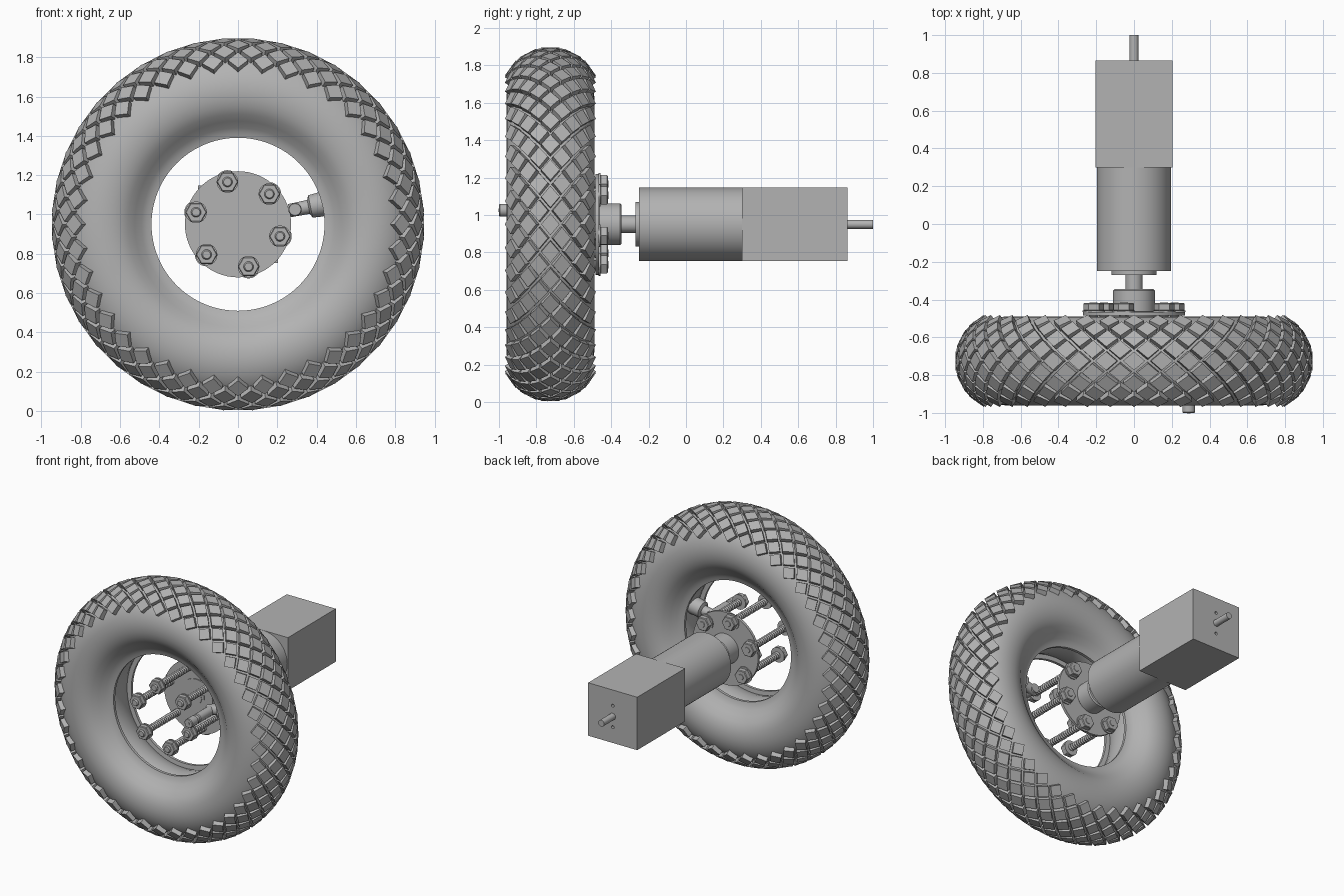
import bpy
import bmesh
from math import sin, cos, pi, radians
from mathutils import Vector, Matrix

if "Cube" in bpy.data.objects:
    bpy.data.objects.remove(bpy.data.objects["Cube"])

grey = bpy.data.materials.new("plain grey")
grey.use_nodes = True
GREY = (0.45, 0.45, 0.45, 1)
grey.diffuse_color = GREY
grey.node_tree.nodes["Principled BSDF"].inputs["Base Color"].default_value = GREY

AXLE = 0.95      # height of the axle
WHEEL_Y = -0.725  # middle plane of the tyre
FORWARD = Vector((0, 1, 0))


def finish(name, bm, smooth=None):
    """Turn a bmesh into a grey object, optionally smooth shaded."""
    bmesh.ops.recalc_face_normals(bm, faces=bm.faces)
    mesh = bpy.data.meshes.new(name)
    bm.to_mesh(mesh)
    bm.free()
    mesh.materials.append(grey)
    obj = bpy.data.objects.new(name, mesh)
    bpy.context.collection.objects.link(obj)
    if smooth:
        bpy.ops.object.select_all(action='DESELECT')
        obj.select_set(True)
        bpy.context.view_layer.objects.active = obj
        bpy.ops.object.shade_smooth_by_angle(angle=radians(smooth))
    return obj


def lathe(name, profile, origin=(0, 0, AXLE), axis=FORWARD, segs=48, loop=False, smooth=35):
    """Revolve (distance along axis, radius) points round an axis."""
    bm = bmesh.new()
    turn = axis.to_track_quat('Z', 'Y')
    rings = []
    for d, r in profile:
        rings.append([bm.verts.new(Vector(origin) + turn @ Vector(
            (r * cos(2 * pi * i / segs), r * sin(2 * pi * i / segs), d))) for i in range(segs)])
    pairs = list(zip(rings, rings[1:]))
    if loop:
        pairs.append((rings[-1], rings[0]))
    else:
        bm.faces.new(rings[0])
        bm.faces.new(rings[-1])
    for a, b in pairs:
        for i in range(segs):
            j = (i + 1) % segs
            bm.faces.new((a[i], a[j], b[j], b[i]))
    return finish(name, bm, smooth)


def rod(name, start, end, radius, bevel=0.0, **kw):
    """Cylinder or prism along an axis, with optional chamfered rims."""
    pts = [(start, radius), (end, radius)]
    if bevel:
        pts = [(start, radius - bevel), (start + bevel, radius),
               (end - bevel, radius), (end, radius - bevel)]
    return lathe(name, pts, **kw)


def box(name, centre, size):
    bm = bmesh.new()
    bmesh.ops.create_cube(bm, size=1)
    bmesh.ops.scale(bm, vec=size, verts=bm.verts)
    bmesh.ops.translate(bm, vec=centre, verts=bm.verts)
    return finish(name, bm)


# Tyre carcass: round section whose sidewalls sweep in to flat beads
MAJOR, MINOR, TREAD = 0.68, 0.235, 0.03
half = [(MINOR * sin(radians(a)), MAJOR + MINOR * cos(radians(a))) for a in range(0, 111, 10)]
half += [(0.2, 0.56), (0.168, 0.525), (0.138, 0.49), (0.122, 0.465), (0.115, 0.44),
         (0.095, 0.44), (0.09, 0.49)]
section = [(-y, r) for y, r in reversed(half[1:])] + half
lathe("tyre_carcass", section, origin=(0, WHEEL_Y, AXLE), segs=96, loop=True)

# Inner tube showing between the beads
tube = [(0.225 * sin(2 * pi * i / 32), MAJOR - 0.228 * cos(2 * pi * i / 32)) for i in range(32)]
lathe("inner_tube", tube, origin=(0, WHEEL_Y, AXLE), segs=96, loop=True, smooth=60)

# Tread: staggered rows of flat diamond blocks
COUNT, STEP, FILL = 40, radians(13.5), 0.79
bm = bmesh.new()
for row in range(-4, 5):
    tilt = row * STEP
    radius = MAJOR + (MINOR + TREAD) * cos(tilt)
    du = FILL * pi * radius / COUNT
    dv = FILL * STEP * (MINOR + TREAD)
    for n in range(COUNT):
        ang = 2 * pi * (n + 0.5 * (row % 2)) / COUNT
        out = Vector((sin(ang), 0, cos(ang)))
        along = Vector((cos(ang), 0, -sin(ang)))
        normal = out * cos(tilt) + FORWARD * sin(tilt)
        across = FORWARD * cos(tilt) - out * sin(tilt)
        mid = Vector((0, WHEEL_Y, AXLE)) + out * MAJOR + normal * (MINOR + TREAD)
        offsets = (along * du, across * dv, -along * du, -across * dv)
        top = [bm.verts.new(mid + o) for o in offsets]
        low = [bm.verts.new(mid + o - normal * 0.05) for o in offsets]
        bm.faces.new(top)
        bm.faces.new(low[::-1])
        for i in range(4):
            j = (i + 1) % 4
            bm.faces.new((top[j], top[i], low[i], low[j]))
finish("tread_blocks", bm)

# Hub: flange plate, collar and drive shaft with its key
rod("hub_plate", -0.485, -0.465, 0.27, segs=64)
rod("hub_front_ring", -0.492, -0.48, 0.135)
rod("hub_collar", -0.47, -0.345, 0.112, bevel=0.008)
rod("drive_shaft", -0.497, -0.24, 0.046, segs=32)
box("shaft_key", (0.052, -0.485, AXLE + 0.015), (0.03, 0.02, 0.03))

# Six threaded studs with a nut at each end and against the plate
for k in range(6):
    a = radians(44 + 60 * k)
    place = (0.222 * cos(a), 0, AXLE + 0.222 * sin(a))
    thread = [(-0.915 + 0.01 * i, 0.026 if i % 2 else 0.02) for i in range(51)]
    lathe(f"stud_{k}", thread, origin=place, segs=14, smooth=None)
    for part, start, end in (("front", -0.9, -0.86), ("back", -0.46, -0.418)):
        rod(f"{part}_nut_{k}", start, end, 0.055, bevel=0.005, origin=place, segs=6, smooth=None)
    rod(f"front_washer_{k}", -0.862, -0.852, 0.055, origin=place, segs=24)
    rod(f"back_washer_{k}", -0.467, -0.458, 0.06, origin=place, segs=24)

# Bent valve: round base on the tube, neck, and stem pointing forward
elbow = Vector((0.29, WHEEL_Y, AXLE + 0.075))
outward = Vector((1, 0, 0.2)).normalized()
lathe("valve_base", [(-0.03, 0.034), (0.07, 0.036), (0.08, 0.058), (0.13, 0.062), (0.17, 0.062)],
      origin=elbow, axis=outward, segs=32)
lathe("valve_stem", [(0.035, 0.033), (-0.17, 0.033), (-0.175, 0.026), (-0.2, 0.026),
                     (-0.205, 0.034), (-0.27, 0.034), (-0.275, 0.03)],
      origin=elbow, segs=24)
rod("valve_pin", -0.278, -0.27, 0.01, origin=elbow, segs=12)

# Gearmotor: front boss, round gearbox, square motor and rear shaft
rod("gearbox_boss", -0.27, -0.245, 0.12)
rod("gearbox", -0.25, 0.31, 0.197, segs=64)
motor = box("motor_body", (0, 0.582, AXLE), (0.405, 0.565, 0.395))
rod("rear_shaft", 0.86, 1.0, 0.024, segs=24)

# Two small screw holes in the rear of the motor
for side in (-1, 1):
    cutter = rod(f"screw_hole_cutter_{side}", 0.83, 0.9, 0.011,
                 origin=(0, 0, AXLE + side * 0.08), segs=16, smooth=None)
    cutter.hide_render = True
    cutter.hide_viewport = True
    cut = motor.modifiers.new("screw_hole", 'BOOLEAN')
    cut.operation = 'DIFFERENCE'
    cut.object = cutter
